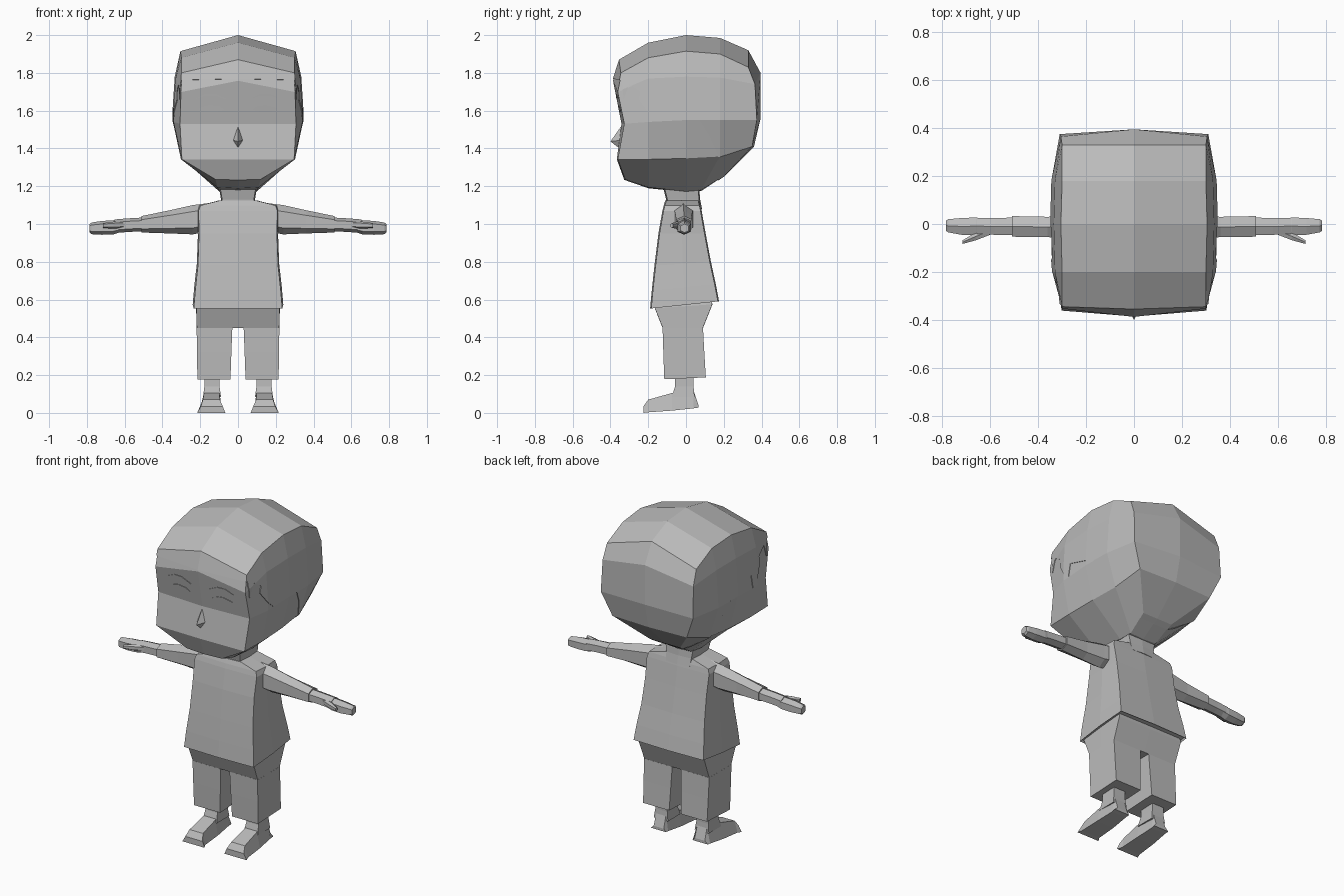
import bpy, bmesh
from mathutils import Vector

grey = bpy.data.materials.new("clay grey")
grey.diffuse_color = (0.5, 0.5, 0.5, 1)


def finish(name, bm):
    bmesh.ops.remove_doubles(bm, verts=bm.verts, dist=1e-5)
    bmesh.ops.recalc_face_normals(bm, faces=bm.faces)
    me = bpy.data.meshes.new(name)
    bm.to_mesh(me)
    bm.free()
    me.materials.append(grey)
    ob = bpy.data.objects.new(name, me)
    bpy.context.collection.objects.link(ob)
    return ob


def loft(name, rings, caps=True):
    """Skin closed rings of equal length."""
    bm = bmesh.new()
    rows = [[bm.verts.new(p) for p in r] for r in rings]
    n = len(rows[0])
    for a, b in zip(rows, rows[1:]):
        for i in range(n):
            j = (i + 1) % n
            bm.faces.new((a[i], a[j], b[j], b[i]))
    if caps:
        bm.faces.new(rows[0])
        bm.faces.new(rows[-1])
    return finish(name, bm)


def full(half):
    """Half ring from front centre to back centre -> whole ring."""
    return half + [(-x, y, z) for x, y, z in half[-2:0:-1]]


def flip(ring, s):
    return [(x * s, y, z) for x, y, z in ring]


# ---- Head: stacked half rings, closed by a ridged crown and a jaw underside
head_rings = [
    [(0, -.33, 1.23), (.12, -.325, 1.232), (.11, -.2, 1.19), (.1, 0, 1.168),
     (.09, .08, 1.175), (.1, .2, 1.25), (0, .2, 1.25)],
    [(0, -.37, 1.34), (.3, -.365, 1.34), (.305, -.2, 1.34), (.3, 0, 1.345),
     (.285, .18, 1.355), (.25, .35, 1.41), (0, .36, 1.41)],
    [(0, -.345, 1.53), (.31, -.33, 1.53), (.345, -.2, 1.54), (.35, 0, 1.55),
     (.345, .18, 1.55), (.31, .375, 1.55), (0, .395, 1.56)],
    [(0, -.39, 1.76), (.305, -.365, 1.70), (.33, -.2, 1.77), (.335, 0, 1.78),
     (.33, .18, 1.775), (.305, .365, 1.74), (0, .395, 1.80)],
    [(0, -.355, 1.87), (.3, -.345, 1.80), (.3, -.2, 1.88), (.305, 0, 1.915),
     (.3, .18, 1.90), (.3, .33, 1.83), (0, .33, 1.92)],
]
crown = [(0, -.2, 1.96), (0, 0, 2.0), (0, .18, 1.985)]
jaw = [(0, -.2, 1.185), (0, 0, 1.165), (0, .08, 1.17)]


def head_shape(name, k):
    mid = Vector((0, 0, 1.58))
    bm = bmesh.new()

    def face(*pts):
        bm.faces.new([bm.verts.new(mid + (Vector(p) - mid) * k) for p in pts])
    for s in (1, -1):
        rows = [flip(r, s) for r in head_rings]
        for a, b in zip(rows, rows[1:]):
            for i in range(6):
                face(a[i], a[i + 1], b[i + 1], b[i])
        for r, line in ((rows[-1], crown), (rows[0], jaw)):
            c = [r[0]] + line + [r[6]]
            for i in range(4):
                face(c[i], r[i + 1], r[i + 2], c[i + 1])
    return finish(name, bm)


head_shape("head", 0.99)

# Hair: slightly larger skull shell cut along the hairline
hair = head_shape("hair", 1.0)
hairline = [(-.5, 1.79), (-.34, 1.76), (-.33, 1.66), (-.30, 1.74), (-.24, 1.70), (-.25, 1.66),
            (-.20, 1.59), (-.15, 1.545), (-.14, 1.625), (0, 1.58), (.07, 1.55),
            (.12, 1.47), (.17, 1.36), (.17, 1.0), (.6, 1.0), (.6, 2.2), (-.5, 2.2)]
cutter = loft("hair_cutter", [[(x, y, z) for y, z in hairline] for x in (-.6, .6)])
cutter.hide_render = True
cutter.hide_viewport = True
cut = hair.modifiers.new("hairline", "BOOLEAN")
cut.operation = "INTERSECT"
cut.solver = "EXACT"
cut.object = cutter

# Nose: small wedge
bm = bmesh.new()
v = [bm.verts.new(p) for p in ((0, -.345, 1.515), (-.026, -.35, 1.443), (.026, -.35, 1.443),
                               (0, -.352, 1.40), (0, -.4, 1.437))]
for f in ((0, 1, 4), (0, 4, 2), (1, 3, 4), (3, 2, 4), (0, 2, 3, 1)):
    bm.faces.new([v[i] for i in f])
finish("nose", bm)


# Eyes and brows: thin plates lying on the face
def face_y(x, z):
    return -(.342 + .2 * (z - 1.53)) + .055 * abs(x)


def face_plate(name, outline, s):
    loft(name, [[(s * x, face_y(x, z) + d, z) for x, z in outline] for d in (-.004, .004)])


eye = [(.075, 1.605), (.10, 1.622), (.15, 1.628), (.21, 1.612), (.19, 1.598), (.13, 1.592)]
brow = [(.06, 1.66), (.12, 1.688), (.17, 1.688), (.22, 1.665), (.17, 1.681), (.12, 1.681)]
for s, side in ((1, "left"), (-1, "right")):
    face_plate("eye_" + side, eye, s)
    face_plate("brow_" + side, brow, s)


# ---- Torso
def slab(w, yf, yb, zf, zb, e=.006):
    zm = (zf + zb) / 2
    return full([(0, yf, zf), (w - e, yf + e, zf), (w, (yf + yb) / 2, zm),
                 (w - e, yb - e, zb), (0, yb, zb)])


loft("neck", [slab(.085, -.10, .085, 1.08, 1.08), slab(.09, -.105, .075, 1.13, 1.13),
              slab(.1, -.12, .07, 1.19, 1.19)])
loft("shirt", [slab(.235, -.182, .165, .56, .60), slab(.24, -.19, .175, .553, .59),
               slab(.232, -.181, .158, .65, .68), slab(.218, -.167, .132, .78, .80),
               slab(.212, -.146, .104, .95, .95), slab(.215, -.125, .083, 1.07, 1.07),
               slab(.205, -.118, .077, 1.098, 1.098), slab(.10, -.11, .07, 1.125, 1.125)])


# ---- Arms: hexagonal sections along x
def section(x, z0, z1, y0, y1):
    ym, h = (y0 + y1) / 2, (z1 - z0) * .22
    return [(x, ym, z0), (x, y0, z0 + h), (x, y0, z1 - h),
            (x, ym, z1), (x, y1, z1 - h), (x, y1, z0 + h)]


for s, side in ((1, "left"), (-1, "right")):
    def limb(name, secs):
        loft(name + "_" + side, [flip(section(*q), s) for q in secs])
    limb("sleeve", [(.16, .96, 1.11, -.065, .04), (.24, .945, 1.10, -.06, .035),
                    (.36, .95, 1.073, -.055, .03), (.51, .955, 1.042, -.053, .033)])
    limb("forearm", [(.49, .962, 1.035, -.047, .027), (.58, .958, 1.03, -.045, .025),
                     (.655, .952, 1.024, -.043, .025)])
    limb("hand", [(.62, .958, 1.015, -.04, .022), (.66, .945, 1.02, -.045, .027),
                  (.72, .943, 1.016, -.045, .025), (.775, .946, 1.008, -.035, .02),
                  (.785, .955, 1.0, -.028, .014)])
    limb("thumb", [(.60, .98, 1.012, -.045, -.01), (.66, .975, 1.012, -.068, -.035),
                   (.715, .98, 1.005, -.083, -.068)])

    # ---- Trouser leg
    def box(x0, x1, y0, y1, z, zb=None):
        zb = z if zb is None else zb
        return flip([(x0, y0, z), (x1, y0, z), (x1, y1, zb), (x0, y1, zb)], s)
    loft("trouser_leg_" + side, [box(.04, .215, -.115, .105, .178, .188),
                                 box(.035, .217, -.12, .097, .32),
                                 box(.03, .219, -.124, .09, .45)])

    # ---- Lower leg and shoe
    loft("lower_leg_" + side, [box(.09, .185, -.075, .045, .085), box(.098, .178, -.058, .04, .14),
                               box(.10, .175, -.055, .04, .26)])
    prof = [(-.225, 0, .035, .075, .208), (-.2, .003, .07, .09, .198),
            (-.075, .012, .105, .092, .192), (.04, .024, .12, .10, .182),
            (.065, .028, .045, .098, .184)]
    loft("shoe_" + side, [flip([(x0 - .008, y, z0), (x1 + .008, y, z0), (x1 - .012, y, z1),
                                (x0 + .006, y, z1)], s) for y, z0, z1, x0, x1 in prof])

# ---- Trouser hips joining both legs
loft("trouser_hips", [slab(.219, -.124, .09, .45, .45, .001), slab(.222, -.165, .14, .553, .575, .001),
                      slab(.215, -.165, .135, .60, .60, .001)])
